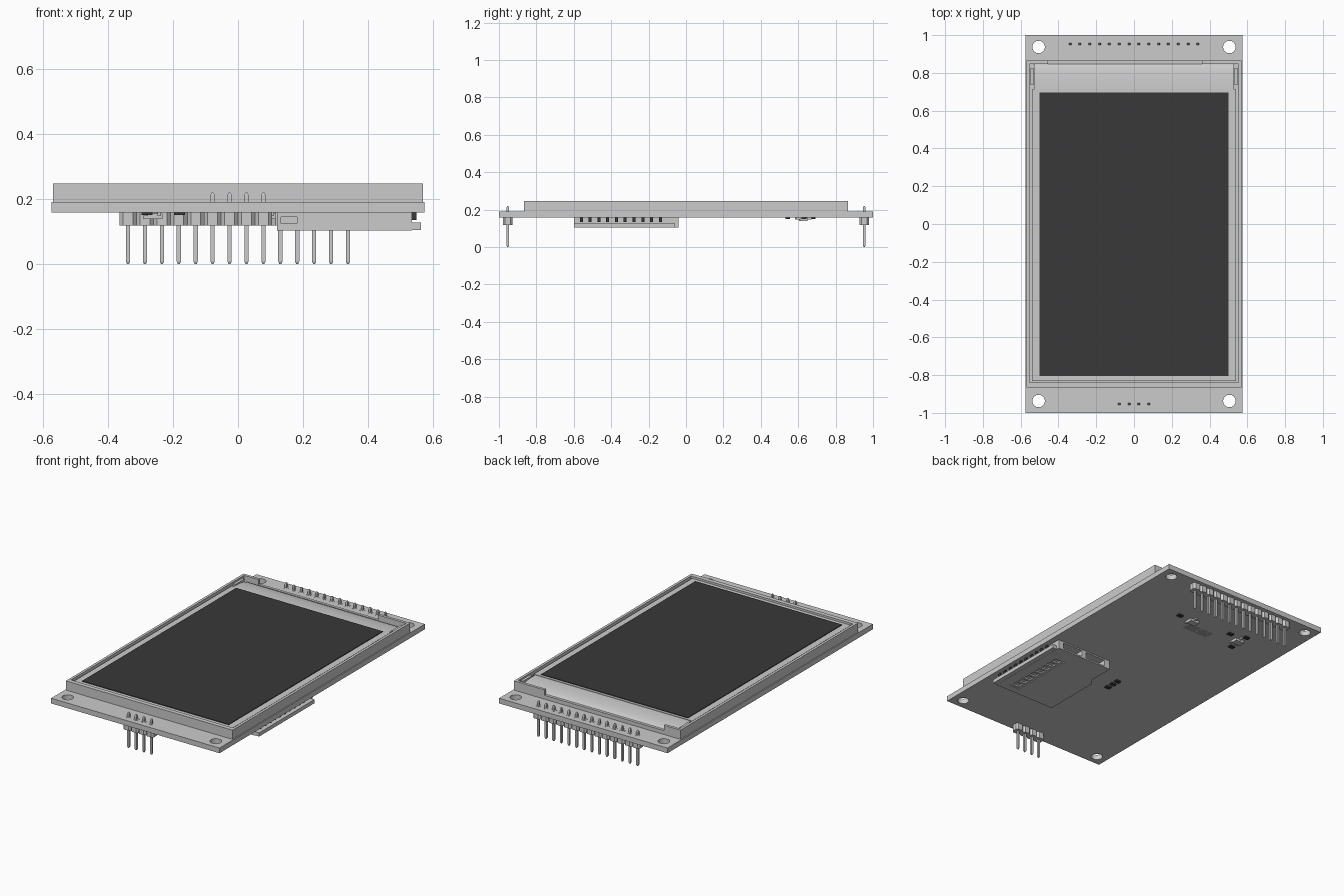
import bpy, bmesh, math
from mathutils import Matrix

if "Cube" in bpy.data.objects:
    bpy.data.objects.remove(bpy.data.objects["Cube"])


def finish(name, bm, mat=None):
    bmesh.ops.recalc_face_normals(bm, faces=bm.faces)
    me = bpy.data.meshes.new(name)
    bm.to_mesh(me)
    bm.free()
    ob = bpy.data.objects.new(name, me)
    bpy.context.collection.objects.link(ob)
    if mat:
        me.materials.append(mat)
    return ob


def boxes(name, spans, mat=None):
    """One mesh from boxes given as (x0, x1, y0, y1, z0, z1)."""
    bm = bmesh.new()
    for x0, x1, y0, y1, z0, z1 in spans:
        m = Matrix.Translation(((x0 + x1) / 2, (y0 + y1) / 2, (z0 + z1) / 2))
        bmesh.ops.create_cube(bm, size=1, matrix=m @ Matrix.Diagonal((x1 - x0, y1 - y0, z1 - z0, 1)))
    return finish(name, bm, mat)


def cylinders(name, centres, r, z0, z1, segs=32):
    bm = bmesh.new()
    for x, y in centres:
        bmesh.ops.create_cone(bm, cap_ends=True, segments=segs, radius1=r, radius2=r, depth=z1 - z0,
                              matrix=Matrix.Translation((x, y, (z0 + z1) / 2)))
    return finish(name, bm)


def prism(name, outline, z0, z1, mat=None):
    bm = bmesh.new()
    face = bm.faces.new([bm.verts.new((x, y, z0)) for x, y in outline])
    top = bmesh.ops.extrude_face_region(bm, geom=[face])["geom"]
    bmesh.ops.translate(bm, vec=(0, 0, z1 - z0), verts=[v for v in top if isinstance(v, bmesh.types.BMVert)])
    return finish(name, bm, mat)


def cut(ob, *cutters):
    for c in cutters:
        mod = ob.modifiers.new("cut", "BOOLEAN")
        mod.operation, mod.object, mod.solver = "DIFFERENCE", c, "EXACT"
        c.hide_render = True
        bpy.context.view_layer.objects.active = ob
        bpy.ops.object.modifier_apply(modifier=mod.name)
        bpy.data.objects.remove(c)


dark = bpy.data.materials.new("dark")
dark.diffuse_color = (0.04, 0.04, 0.04, 1)
dark.use_nodes = True
dark.node_tree.nodes["Principled BSDF"].inputs["Base Color"].default_value = dark.diffuse_color

Z0, Z1, TOP = 0.158, 0.19, 0.247   # board underside, board top, frame top

# circuit board with four mounting holes
board = boxes("circuit_board", [(-0.574, 0.574, -1, 1, Z0, Z1)])
corners = [(sx * 0.505, sy * 0.937) for sx in (-1, 1) for sy in (-1, 1)]
cut(board, cylinders("holes", corners, 0.033, 0.1, 0.3))

# display frame: open rim with a lowered middle section in the back wall
frame = boxes("display_frame", [(-0.568, 0.568, -0.865, 0.865, Z1, TOP)])
cut(frame, boxes("inside", [(-0.552, 0.552, -0.838, 0.848, 0.198, 0.3)]),
    boxes("notch", [(-0.455, 0.36, 0.8, 0.9, 0.214, 0.3)]))

# glass panel, dark screen and small retaining ribs
boxes("glass_panel", [(-0.54, 0.54, -0.832, 0.712, 0.196, 0.238)])
boxes("screen", [(-0.5, 0.5, -0.805, 0.696, 0.23, 0.242)], dark)
boxes("retaining_ribs", [(s * 0.54 - 0.008, s * 0.54 + 0.008, 0.735, 0.825, 0.196, 0.24) for s in (-1, 1)])

# flex sheet curving down from the panel to the back wall
bm = bmesh.new()
N = 12
rows = []
for i in range(N + 1):
    a = math.pi / 2 * i / N
    y, z = 0.71 + 0.138 * math.sin(a), 0.206 + 0.029 * math.cos(a)
    rows.append([bm.verts.new((x, y, zz)) for x, zz in ((-0.53, z), (0.53, z), (0.53, z - 0.006), (-0.53, z - 0.006))])
for a, b in zip(rows, rows[1:]):
    for k in range(4):
        bm.faces.new((a[k], a[(k + 1) % 4], b[(k + 1) % 4], b[k]))
bm.faces.new(rows[0])
bm.faces.new(rows[-1])
flex = finish("flex_sheet", bm)
bpy.ops.object.select_all(action="DESELECT")
flex.select_set(True)
bpy.context.view_layer.objects.active = flex
bpy.ops.object.shade_smooth_by_angle(angle=math.radians(35))


# pin headers: chamfered strip body, square pins with tapered tips, solder pads
def header(name, count, y):
    p, h, c = 0.052, 0.025, 0.011
    xs = [(i - (count - 1) / 2) * p for i in range(count)]
    side = []
    for x in xs:
        side += [(x - p / 2, h - c), (x - p / 2 + c, h), (x + p / 2 - c, h), (x + p / 2, h - c)]
    # neighbouring units share their waist point
    side = [q for i, q in enumerate(side) if i % 4 or i == 0]
    outline = [(x, y + d) for x, d in side] + [(x, y - d) for x, d in reversed(side)]
    prism(name + "_body", outline, 0.118, Z0)
    bm = bmesh.new()
    for x in xs:
        rings = []
        for z, w in ((0, 0.003), (0.008, 0.0065), (0.212, 0.0065), (0.22, 0.003)):
            rings.append([bm.verts.new((x + a * w, y + b * w, z)) for a, b in ((-1, -1), (1, -1), (1, 1), (-1, 1))])
        for a, b in zip(rings, rings[1:]):
            for k in range(4):
                bm.faces.new((a[k], a[(k + 1) % 4], b[(k + 1) % 4], b[k]))
        bm.faces.new(rings[0])
        bm.faces.new(rings[-1])
    finish(name + "_pins", bm)
    cylinders(name + "_pads", [(x, y) for x in xs], 0.017, Z1 - 0.002, Z1 + 0.001, 16)


header("long_header", 14, 0.953)
header("short_header", 4, -0.953)

# memory card socket: stepped body, open end window, row of contact slots
socket = prism("card_socket", [(0.12, -0.6), (0.535, -0.6), (0.535, -0.04), (0.15, -0.04),
                               (0.15, -0.2), (0.12, -0.24)], 0.103, Z0)
cut(socket,
    boxes("end_window", [(0.19, 0.33, -0.12, 0, 0.112, 0.15), (0.36, 0.5, -0.12, 0, 0.112, 0.15)]),
    boxes("side_slot", [(0.132, 0.182, -0.7, -0.585, 0.125, 0.145)]),
    boxes("tray", [(0.405, 0.475, -0.555, -0.135, 0.09, 0.107)]),
    boxes("slots", [(0.418, 0.462, -0.54 + i * 0.05, -0.505 + i * 0.05, 0.09, 0.116) for i in range(8)]))
boxes("socket_lip", [(0.53, 0.563, -0.598, -0.06, 0.104, 0.127)])
boxes("socket_contacts", [(0.53, 0.548, y - 0.008, y + 0.008, 0.135, Z0)
                          for y in [-0.56 + i * 0.047 for i in range(10)]], dark)

# small dark chips on the underside
spots = [(0.18, 0.63), (-0.18, 0.653), (-0.28, 0.68), (-0.28, 0.545),
         (-0.033, -0.274), (-0.033, -0.23), (-0.033, -0.187)]
boxes("small_chips", [(x - 0.017, x + 0.017, y - 0.012, y + 0.012, 0.15, Z0) for x, y in spots], dark)

# two regulators with side legs
body, legs = [], []
for x, y in ((0.085, 0.63), (-0.262, 0.625)):
    body.append((x - 0.03, x + 0.03, y - 0.02, y + 0.02, 0.138, 0.155))
    legs += [(x + d - 0.006, x + d + 0.006, y + s * 0.03 - 0.012, y + s * 0.03 + 0.012, 0.148, Z0)
             for d, s in ((-0.02, -1), (0.02, -1), (0, 1))]
boxes("regulator_bodies", body)
boxes("regulator_legs", legs)

# flat solder strips beside the regulators
boxes("solder_strips", [(-0.1 + s, -0.02 + s, 0.53 + i * 0.016, 0.536 + i * 0.016, 0.1565, Z0 + 0.001)
                        for i in range(4) for s in (0, -0.06 + 0.03 * 5)])
